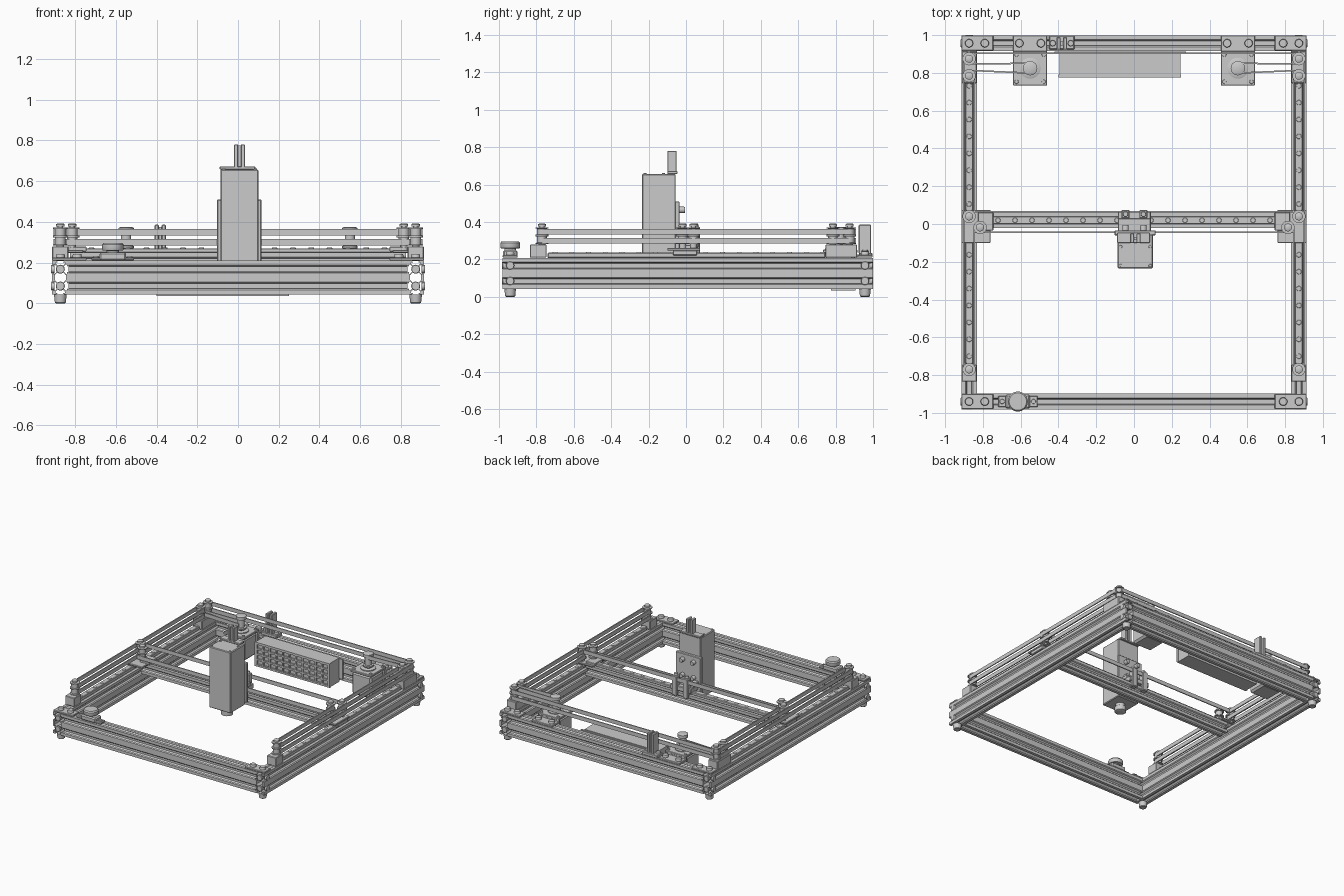
import bpy, bmesh, math
from mathutils import Vector

if "Cube" in bpy.data.objects:
    bpy.data.objects.remove(bpy.data.objects["Cube"])

def finish(name, bm, loc=(0, 0, 0), rot=(0, 0, 0), smooth=False):
    bmesh.ops.recalc_face_normals(bm, faces=bm.faces)
    me = bpy.data.meshes.new(name)
    bm.to_mesh(me)
    bm.free()
    if smooth:
        me.polygons.foreach_set("use_smooth", [True] * len(me.polygons))
        me.set_sharp_from_angle(angle=math.radians(35))
    ob = bpy.data.objects.new(name, me)
    ob.location, ob.rotation_euler = loc, rot
    bpy.context.collection.objects.link(ob)
    return ob

def box(name, x, y, z, bevel=0, rot=0):
    """Box from (min, max) pairs."""
    bm = bmesh.new()
    bmesh.ops.create_cube(bm, size=1)
    size = [abs(a[1] - a[0]) for a in (x, y, z)]
    bmesh.ops.scale(bm, vec=size, verts=bm.verts)
    if bevel:
        bmesh.ops.bevel(bm, geom=bm.edges[:], offset=bevel, segments=1, affect='EDGES')
    return finish(name, bm, [sum(a) / 2 for a in (x, y, z)], (0, 0, rot))

def lathe(name, pts, loc, rot=(0, 0, 0), n=24):
    """Revolve (radius, height) points around z."""
    bm = bmesh.new()
    rings = [[bm.verts.new((r * math.cos(2 * math.pi * i / n), r * math.sin(2 * math.pi * i / n), z))
              for i in range(n)] for r, z in pts]
    for a, b in zip(rings, rings[1:]):
        for i in range(n):
            j = (i + 1) % n
            bm.faces.new((a[i], a[j], b[j], b[i]))
    bm.faces.new(rings[0])
    bm.faces.new(rings[-1])
    return finish(name, bm, loc, rot, True)

def cyl(name, loc, r, h, rot=(0, 0, 0), n=20):
    return lathe(name, [(r, 0), (r, h * .75), (r * .88, h)], loc, rot, n)

U = .083   # one extrusion cell
SLOT = [(-.0195, 0), (-.0128, .0075), (-.0228, .0075), (-.0228, .0145), (-.012, .025)]
SLOT += [(-a, d) for a, d in reversed(SLOT)]

def extrusion(name, cells, length, loc, rot):
    """Slotted aluminium bar, one cell wide and a number of cells high."""
    w, h = U / 2, U * cells / 2
    outline = []
    for start, d, k in (((-w, -h), (1, 0), 1), ((w, -h), (0, 1), cells),
                        ((w, h), (-1, 0), 1), ((-w, h), (0, -1), cells)):
        s, d = Vector(start), Vector(d)
        inward = Vector((-d.y, d.x))
        outline.append(s)
        for c in range(k):
            outline += [s + d * (U * (c + .5) + a) + inward * q for a, q in SLOT]
    loops = [outline]
    if cells == 2:
        loops.append([(.027, -.012), (.027, .012), (.012, .028), (-.012, .028),
                      (-.027, .012), (-.027, -.012), (-.012, -.028), (.012, -.028)])
    bm = bmesh.new()
    for lp in loops:
        vs = [bm.verts.new((p[0], p[1], -length / 2)) for p in lp]
        for i, v in enumerate(vs):
            bm.edges.new((v, vs[(i + 1) % len(vs)]))
    bmesh.ops.triangle_fill(bm, use_beauty=True, edges=bm.edges[:])
    ext = bmesh.ops.extrude_face_region(bm, geom=bm.faces[:])
    bmesh.ops.translate(bm, vec=(0, 0, length),
                        verts=[e for e in ext["geom"] if isinstance(e, bmesh.types.BMVert)])
    return finish(name, bm, loc, rot)

def belt(name, p, q, z):
    """Thin toothless strip standing on edge between two plan points."""
    a, b = Vector(p), Vector(q)
    m, l = (a + b) / 2, (b - a).length / 2
    box(name, (m.x - l, m.x + l), (m.y - .004, m.y + .004), (z - .015, z + .015),
        rot=math.atan2(b.y - a.y, b.x - a.x))

def idler(name, x, y, z0):
    lathe(name, [(.018, z0), (.018, .283), (.035, .283), (.035, .288), (.026, .29), (.026, .322),
                 (.035, .324), (.035, .332), (.026, .334), (.026, .364), (.035, .366),
                 (.035, .372), (.014, .372), (.014, .376), (.021, .376), (.021, .388), (.015, .392)],
          (x, y, 0))

ALONG_X, ALONG_Y = (math.pi / 2, 0, math.pi / 2), (math.pi / 2, 0, 0)
ZC, TOP = .126, .21
YF, YB = -.94, .957

# Outer frame
for y, n in ((YF, "front"), (YB, "rear")):
    extrusion(n + "_beam", 2, 1.664, (0, y, ZC), ALONG_X)

for s, side in ((-1, "left"), (1, "right")):
    X = s * .873
    extrusion(side + "_beam", 2, 1.98, (X, .0085, ZC), ALONG_Y)
    # Linear rail with screws
    box(side + "_rail", (X - .021, X + .021), (-.74, .745), (TOP - .002, .236), .004)
    for i in range(17):
        cyl(side + "_rail_screw", (X, -.70 + i * .0895, .232), .014, .007, n=12)
    # Corner plates, feet and frame bolts
    for y, n in ((YF, "front"), (YB, "rear")):
        tag = f"{side}_{n}_"
        box(tag + "corner_plate", (s * .914, s * .745), (y - .04, y + .04), (TOP, .224), .003)
        for x in (.873, .79):
            cyl(tag + "corner_bolt", (s * x, y, .222), .022, .02)
        lathe(tag + "foot", [(.022, 0), (.027, .004), (.031, .042)], (X, y, 0))
        out = -1 if y < 0 else 1
        for z in (ZC - U / 2, ZC + U / 2):
            cyl(tag + "side_bolt", (s * .902, y, z), .022, .016, (0, s * math.pi / 2, 0))
            cyl(tag + "end_bolt", (X, .0085 + out * .978, z), .022, .013, (-out * math.pi / 2, 0, 0))
    # Idler brackets
    box(side + "_front_idler_bracket", (X - .04, X + .04), (-.835, -.745), (TOP, .28), .004)
    box(side + "_rear_idler_bracket", (X - .04, X + .04), (.745, .915), (TOP, .28), .004)
    idler(side + "_front_idler", X, -.77, .27)
    idler(side + "_rear_idler_inner", X, .785, .27)
    idler(side + "_rear_idler_outer", X, .875, .27)
    # Motor on its mount
    mx = s * .55
    box(side + "_motor_mount", (mx - .09, mx + .09), (.733, .917), (.235, .252), .003)
    box(side + "_motor_mount_flange", (mx - .09, mx + .09), (.912, .997), (TOP, .226), .003)
    box(side + "_motor_mount_back", (mx - .09, mx + .09), (.9, .915), (.08, .25))
    for e in (-1, 1):
        cyl(side + "_mount_bolt", (mx + e * .057, YB, .224), .022, .02)
        for f in (-1, 1):
            cyl(side + "_motor_screw", (mx + e * .072, .825 + f * .072, .25), .011, .009, n=12)
    box(side + "_motor", (mx - .085, mx + .085), (.738, .9), (.06, .235), .014)
    cyl(side + "_motor_boss", (mx, .825, .25), .055, .012, n=32)
    lathe(side + "_motor_pulley", [(.024, .26), (.038, .272), (.038, .282), (.025, .284), (.025, .345),
                                   (.038, .347), (.038, .37), (.03, .374)], (mx, .825, 0))
    # Gantry end carriage
    box(side + "_carriage", (X - .038, X + .038), (-.07, .06), (.222, .25), .004)
    box(side + "_carriage_plate", (s * .914, s * .76), (-.10, .075), (.248, .262), .003)
    box(side + "_gantry_bracket", (s * .825, s * .745), (-.035, .062), (.255, .278), .003)
    idler(side + "_gantry_idler_outer", X, .04, .255)
    idler(side + "_gantry_idler_inner", s * .815, -.018, .255)
    # Belts along the side, two stacked levels
    for z, lv in ((.30, "lower"), (.349, "upper")):
        belt(f"{side}_{lv}_outer_belt", (s * .902, -.77), (s * .902, .875), z)
        belt(f"{side}_{lv}_front_belt", (s * .845, -.77), (s * .845, -.018), z)
        belt(f"{side}_{lv}_rear_belt", (s * .845, .04), (s * .845, .785), z)
    mz = .30 if s < 0 else .349
    belt(side + "_motor_belt_a", (s * .87, .847), (mx, .851), mz)
    belt(side + "_motor_belt_b", (s * .87, .813), (mx, .799), mz)

# Belts across the rear and along the gantry
for z, lv in ((.30, "lower"), (.349, "upper")):
    belt(lv + "_rear_cross_belt", (-.873, .904), (.873, .904), z)
    belt(lv + "_gantry_belt", (-.85, .065 if z > .32 else -.044), (.85, .065 if z > .32 else -.044), z)

# Gantry beam with rail
extrusion("gantry_beam", 1, 1.65, (0, .02, .207), ALONG_X)
box("gantry_rail", (-.76, .76), (-.001, .041), (.247, .27), .004)
for i in range(17):
    cyl("gantry_rail_screw", (-.72 + i * .09, .02, .266), .014, .007, n=12)

# Head carriage and belt clamps
box("head_carriage", (-.085, .09), (-.03, .066), (.262, .30), .004)
box("head_bracket", (-.085, .09), (-.04, .03), (.295, .325), .004)
box("head_back_plate", (-.103, .115), (-.06, -.034), (.2, .51), .004)
for x in (-.045, .05):
    box("belt_clamp", (x - .022, x + .022), (.03, .075), (.22, .375), .005)
    cyl("clamp_bolt", (x, .052, .373), .014, .018)
    for z in (.345, .465):
        cyl("back_plate_bolt", (x, -.035, z), .017, .03, (-math.pi / 2, 0, 0))

# Laser head
box("laser_body", (-.087, .1), (-.235, -.055), (.18, .657), .005)
box("laser_cap", (-.09, .085), (-.10, -.045), (.657, .672), .003)
for x in (-.07, .085):
    for y in (-.22, -.12):
        cyl("laser_cap_screw", (x, y, .655), .008, .007, n=12)
for x in (-.02, .014):
    box("cable_post", (x, x + .021), (-.10, -.05), (.665, .78), .003)
box("cable_post_web", (-.01, .025), (-.085, -.068), (.665, .775))
lathe("laser_nozzle", [(.03, .115), (.042, .12), (.042, .155), (.034, .16), (.034, .185)], (.007, -.145, 0))

# Stop button on the front beam
bx = -.615
box("button_base", (bx - .065, bx + .065), (YF - .038, YF + .038), (TOP, .25), .008)
box("button_flange", (bx - .105, bx + .105), (YF - .03, YF + .03), (TOP, .225), .004)
for s in (-1, 1):
    cyl("button_screw", (bx + s * .083, YF, .223), .013, .009)
lathe("stop_button", [(.03, .245), (.03, .258), (.05, .26), (.053, .266), (.053, .288), (.046, .297)],
      (bx, YF, 0), n=32)

# Control box with a grille of recessed square holes
box("control_box", (-.395, .245), (.79, .905), (.035, .222))
box("control_box_flange", (-.42, .275), (.9, .914), (.06, .215))
bm = bmesh.new()
bmesh.ops.create_grid(bm, x_segments=11, y_segments=4, size=.5)
bmesh.ops.scale(bm, vec=(.62, .165, 1), verts=bm.verts)
bmesh.ops.inset_individual(bm, faces=bm.faces[:], thickness=.009, depth=0)
holes = [f for f in bm.faces if f.calc_area() > .0007]
bmesh.ops.delete(bm, geom=holes, context='FACES_ONLY')
ext = bmesh.ops.extrude_face_region(bm, geom=bm.faces[:])
bmesh.ops.translate(bm, vec=(0, 0, -.012),
                    verts=[e for e in ext["geom"] if isinstance(e, bmesh.types.BMVert)])
finish("control_box_grille", bm, (-.075, .778, .1285), ALONG_Y)
for z in (.035, .211):
    box("grille_edge", (-.4, .25), (.776, .792), (z, z + .012))
for x in (-.4, .235):
    box("grille_side", (x, x + .015), (.776, .792), (.035, .223))

# Cable guide on the rear beam
box("guide_base", (-.45, -.315), (.925, .997), (TOP, .235), .004)
for x in (-.43, -.335):
    cyl("guide_bolt", (x, YB, .233), .016, .018)
for x in (-.41, -.375):
    box("guide_post", (x, x + .021), (.923, .99), (.23, .386), .004)
box("guide_web", (-.40, -.365), (.945, .967), (.23, .375))
